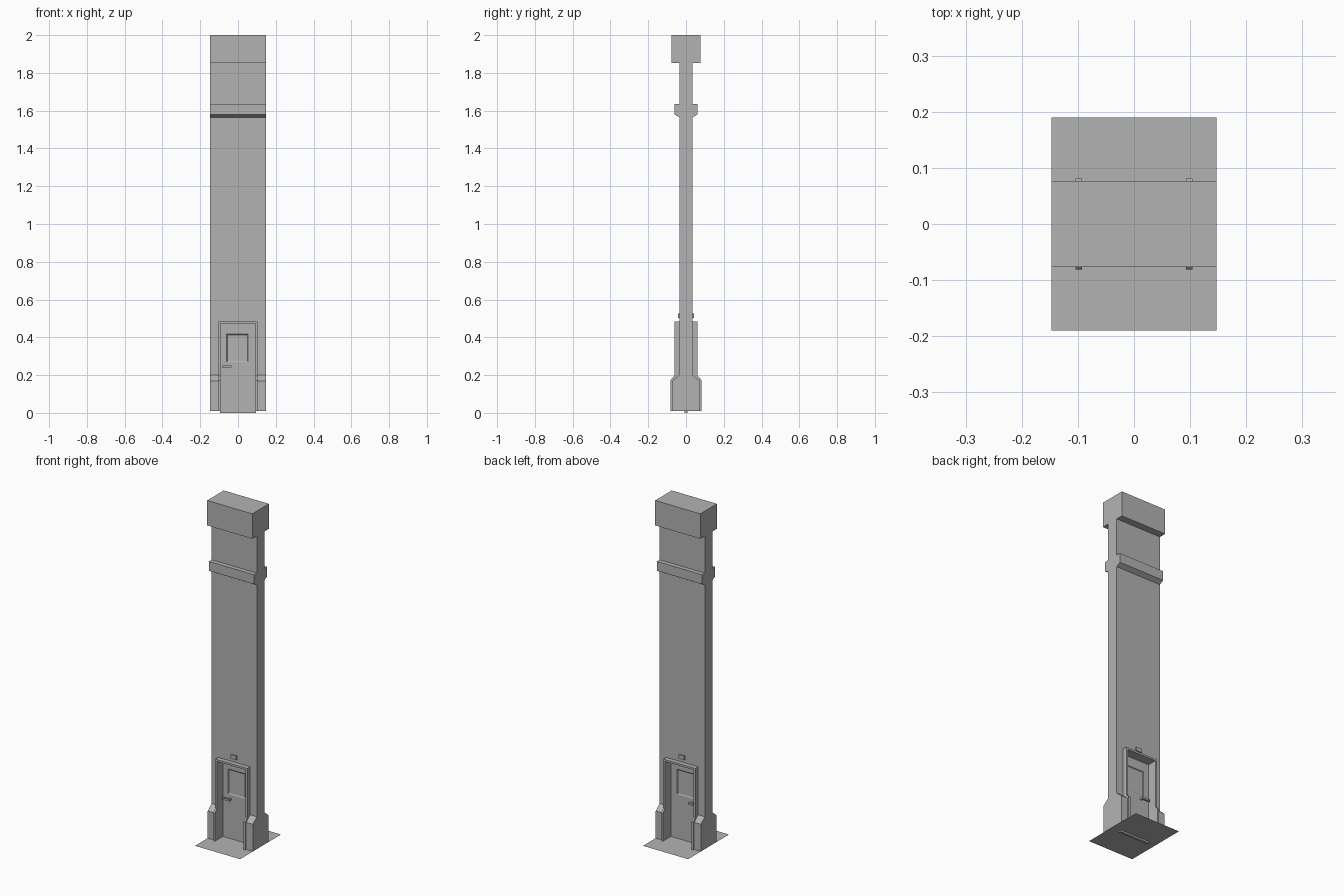
import bpy, bmesh

default = bpy.data.objects.get("Cube")
if default:
    bpy.data.objects.remove(default, do_unlink=True)

grey = bpy.data.materials.new("plain grey")
grey.use_nodes = True
colour = (0.45, 0.45, 0.45, 1)
grey.diffuse_color = colour
grey.node_tree.nodes["Principled BSDF"].inputs["Base Color"].default_value = colour


def finish(name, bm):
    bmesh.ops.recalc_face_normals(bm, faces=bm.faces)
    mesh = bpy.data.meshes.new(name)
    bm.to_mesh(mesh)
    bm.free()
    mesh.materials.append(grey)
    obj = bpy.data.objects.new(name, mesh)
    bpy.context.collection.objects.link(obj)
    return obj


def box(name, x, y, z):
    bm = bmesh.new()
    bmesh.ops.create_cube(bm, size=1)
    for v in bm.verts:
        for i, (lo, hi) in enumerate((x, y, z)):
            v.co[i] = lo if v.co[i] < 0 else hi
    return finish(name, bm)


def prism(name, outline, x0, x1, axis="yz"):
    """Extrude a symmetric half outline (depth, height) along x."""
    loop = outline + [(-y, z) for y, z in reversed(outline)]
    bm = bmesh.new()
    face = bm.faces.new([bm.verts.new((x0, y, z)) for y, z in loop])
    new = bmesh.ops.extrude_face_region(bm, geom=[face])["geom"]
    verts = [g for g in new if isinstance(g, bmesh.types.BMVert)]
    bmesh.ops.translate(bm, verts=verts, vec=(x1 - x0, 0, 0))
    return finish(name, bm)


def cut(target, cutter):
    mod = target.modifiers.new("cut", "BOOLEAN")
    mod.operation = "DIFFERENCE"
    mod.solver = "EXACT"
    mod.object = cutter
    bpy.context.view_layer.objects.active = target
    bpy.ops.object.modifier_apply(modifier=mod.name)
    bpy.data.objects.remove(cutter, do_unlink=True)


W = 0.147      # half width of the wall
GROUND = 0.01  # floor height

# Wall with flared base, moulding and top block, then the doorway
wall = prism("wall", [
    (0.072, GROUND), (0.072, 0.17), (0.035, 0.2), (0.035, 1.565),
    (0.061, 1.58), (0.061, 1.635), (0.035, 1.635), (0.035, 1.853),
    (0.077, 1.853), (0.077, 2.0)], -W, W)
cut(wall, box("doorway_cutter", (-0.098, 0.098), (-0.2, 0.2), (-0.1, 0.476)))

# Floor sheet
bm = bmesh.new()
bm.faces.new([bm.verts.new((x * W, y * 0.19, GROUND))
              for x, y in ((-1, -1), (1, -1), (1, 1), (-1, 1))])
finish("floor", bm)

# Door frame: two jambs with deeper feet, and a head
jamb = [(0.081, GROUND), (0.081, 0.175), (0.062, 0.195), (0.062, 0.483)]
for side, name in ((-1, "right"), (1, "left")):
    prism(name + "_door_jamb", jamb, side * 0.093, side * 0.104)
box("door_head", (-0.093, 0.093), (-0.062, 0.062), (0.472, 0.483))

# Door with a shallow bevelled panel on both faces
door = box("door", (-0.095, 0.095), (-0.007, 0.007), (0, 0.475))
for s, name in ((-1, "front"), (1, "back")):
    panel = box("panel_cutter", (-0.06, 0.054), sorted((s * 0.004, s * 0.007)),
                (0.27, 0.417))
    for v in panel.data.vertices:
        if abs(v.co.y) < 0.005:
            v.co.x += 0.004 if v.co.x < 0 else -0.004
            v.co.z += 0.005 if v.co.z < 0.3 else -0.004
        else:
            v.co.y = s * 0.0071
    cut(door, panel)

    # Lever handle and the small box above the door
    box(name + "_handle_bar", (-0.085, -0.035), sorted((s * 0.02, s * 0.029)),
        (0.239, 0.25))
    box(name + "_handle_stem", (-0.047, -0.036), sorted((s * 0.006, s * 0.021)),
        (0.24, 0.249))
    box(name + "_sign_box", (-0.018, 0.018), sorted((s * 0.034, s * 0.042)),
        (0.502, 0.525))
